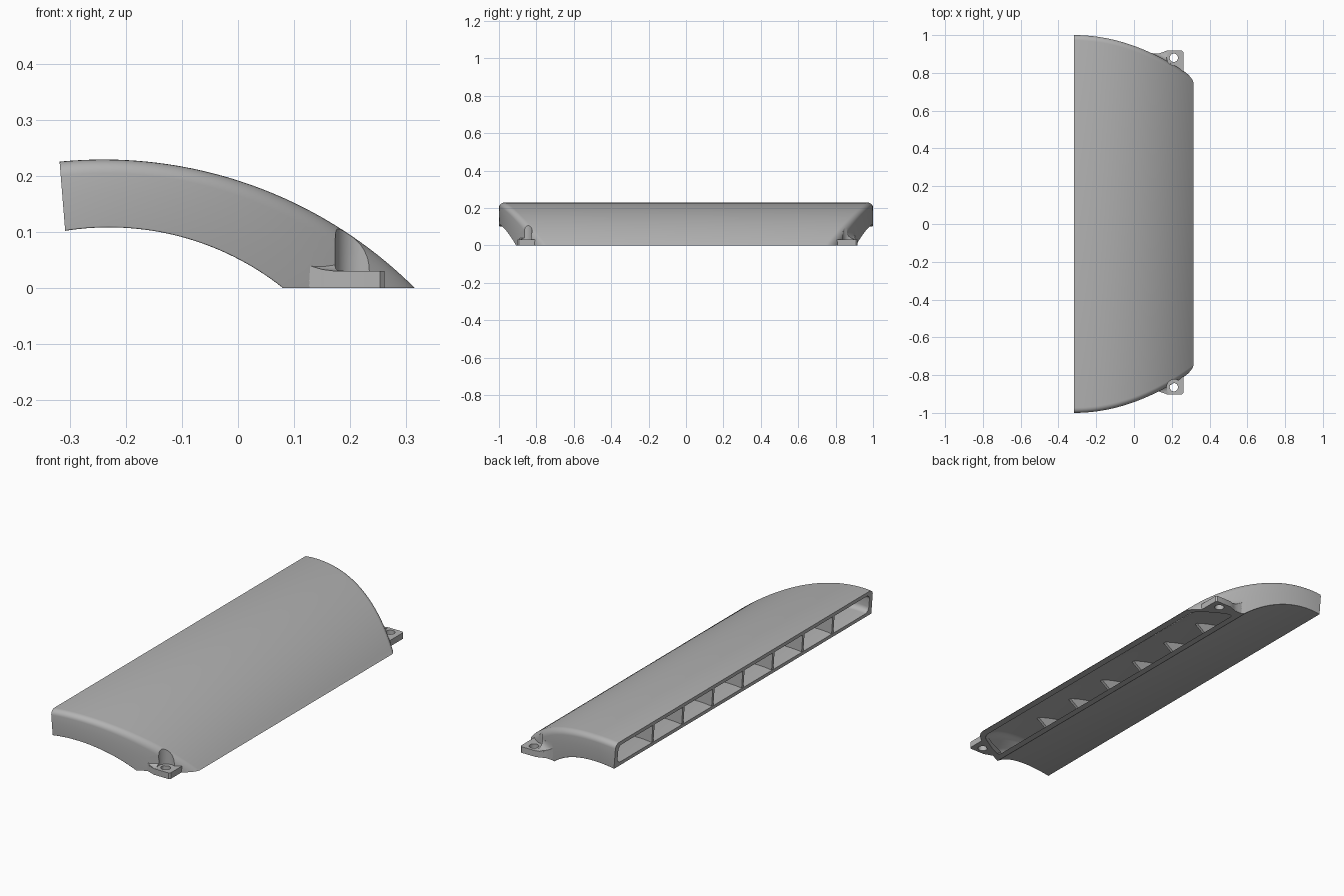
import bpy, bmesh, math

if "Cube" in bpy.data.objects:
    bpy.data.objects.remove(bpy.data.objects["Cube"])

grey = bpy.data.materials.new("plain grey")
grey.diffuse_color = (0.45, 0.45, 0.45, 1)
grey.use_nodes = True
grey.node_tree.nodes["Principled BSDF"].inputs["Base Color"].default_value = grey.diffuse_color

N = 32            # stations along the duct
SHIFT = 0.008     # slight sideways offset of the mounting tabs


def half_width(x):
    """Curved plan outline of the duct ends."""
    return 1.0 - 0.565 * (x + 0.318) ** 2


def section_point(t, f):
    """Point on the side profile: t runs outlet to base, f runs top to underside."""
    def arc(cx, cz, r, x0, x1):
        a0, a1 = math.asin((x0 - cx) / r), math.asin((x1 - cx) / r)
        a = a0 + (a1 - a0) * t
        return cx + r * math.sin(a), cz + r * math.cos(a)
    tx, tz = arc(-0.24, -0.558, 0.787, -0.318, 0.315)
    bx, bz = arc(-0.23, -0.391, 0.499, -0.308, 0.08)
    return tx + (bx - tx) * f, max(0.0, tz + (bz - tz) * f)


def ring(t, f0, f1, inset, top, bottom):
    """Closed cross-section with rounded corners; top/bottom = (y radius, f radius)."""
    half = []
    for i in range(7):
        a = math.pi / 2 * i / 6
        half.append((f0 + top[1] * (1 - math.cos(a)), top[0] * (1 - math.sin(a))))
    half.append(((f0 + f1) / 2, 0))
    for i in range(7):
        a = math.pi / 2 * i / 6
        half.append((f1 - bottom[1] * (1 - math.sin(a)), bottom[0] * (1 - math.cos(a))))
    pts = []
    for f, dy in half:
        x, z = section_point(t, f)
        pts.append((x, half_width(x) - inset - dy, z))
    return pts + [(x, -y, z) for x, y, z in reversed(pts)]


def loft(name, rings, cyclic=False, mirror=False):
    bm = bmesh.new()
    rows = [[bm.verts.new(p) for p in r] for r in rings]
    pairs = list(zip(rows, rows[1:]))
    if cyclic:
        pairs.append((rows[-1], rows[0]))
    else:
        bm.faces.new(rows[0])
        bm.faces.new(rows[-1])
    for a, b in pairs:
        for i in range(len(a)):
            j = (i + 1) % len(a)
            bm.faces.new((a[i], a[j], b[j], b[i]))
    if mirror:
        geo = bmesh.ops.duplicate(bm, geom=bm.verts[:] + bm.edges[:] + bm.faces[:])["geom"]
        for v in geo:
            if isinstance(v, bmesh.types.BMVert):
                v.co.y = -v.co.y
        for v in bm.verts:
            v.co.y += SHIFT
    bmesh.ops.recalc_face_normals(bm, faces=bm.faces[:])
    me = bpy.data.meshes.new(name)
    bm.to_mesh(me)
    bm.free()
    me.materials.append(grey)
    ob = bpy.data.objects.new(name, me)
    bpy.context.collection.objects.link(ob)
    return ob


def activate(ob):
    bpy.ops.object.select_all(action='DESELECT')
    ob.select_set(True)
    bpy.context.view_layer.objects.active = ob


def cut(ob, cutter):
    activate(ob)
    mod = ob.modifiers.new("cut", 'BOOLEAN')
    mod.operation, mod.solver, mod.object = 'DIFFERENCE', 'EXACT', cutter
    bpy.ops.object.modifier_apply(modifier=mod.name)


def smooth(ob, angle=30):
    activate(ob)
    bpy.ops.object.shade_smooth_by_angle(angle=math.radians(angle))


def circle(cx, cy, r, z, n=32):
    return [(cx + r * math.cos(2 * math.pi * i / n),
             cy + r * math.sin(2 * math.pi * i / n), z) for i in range(n)]


# Hollow curved duct, open at the outlet and the base
outer = [ring(i / N, 0, 1, 0, (0.028, 0.2), (0.003, 0.02)) for i in range(N + 1)]
inner = [ring(i / N, 0.15, 0.86, 0.024, (0.025, 0.2), (0.025, 0.2)) for i in range(N, -1, -1)]
duct = loft("duct_shell", outer + inner, cyclic=True)

# Flow dividers inside the outlet
for k in range(-3, 4):
    y, h = k * 0.233, 0.007
    rows = []
    for i in range(17):
        t = 0.004 + 0.5 * i / 16
        a, b = section_point(t, 0.12), section_point(t, 0.89)
        rows.append([(a[0], y - h, a[1]), (a[0], y + h, a[1]),
                     (b[0], y + h, b[1]), (b[0], y - h, b[1])])
    smooth(loft("outlet_divider", rows))

# Flat mounting tabs
outline = [(0.085, 0.888), (0.085, 0.9), (0.127, 0.897), (0.15, 0.905), (0.175, 0.914),
           (0.253, 0.914), (0.261, 0.906), (0.261, 0.795), (0.17, 0.85)]
tabs = loft("mounting_tabs", [[(x, y - SHIFT / 2, z) for x, y in outline] for z in (0, 0.03)],
            mirror=True)

# Concave gussets blending each tab into the duct wall
rows = []
for x, yo, ze in [(0.085, 0.9, 0.062), (0.11, 0.899, 0.048), (0.13, 0.898, 0.039),
                  (0.15, 0.904, 0.033), (0.17, 0.911, 0.0305), (0.2, 0.912, 0.0305)]:
    w = half_width(x) - 0.008
    row = [(x, w - 0.006, 0.001), (x, yo - SHIFT / 2, 0.001)]
    for i in range(7):
        a = math.pi / 2 * i / 6
        row.append((x, w + (yo - SHIFT / 2 - w) * (1 - math.sin(a)),
                    ze + 0.036 * (1 - math.cos(a))))
    row.append((x, w - 0.006, ze + 0.036))
    rows.append(row)
gussets = loft("tab_gussets", rows, mirror=True)

# Screw pockets and screw holes
pocket = loft("pocket_cutter", [circle(0.215, 0.873, 0.042, z) for z in (0.03, 0.3)], mirror=True)
hole = loft("hole_cutter", [circle(0.211, 0.872, 0.022, z) for z in (-0.1, 0.1)], mirror=True)
cut(duct, pocket)
cut(gussets, pocket)
cut(gussets, hole)
cut(tabs, hole)
for c in (pocket, hole):
    bpy.data.objects.remove(c)
for ob in (duct, gussets, tabs):
    smooth(ob)
